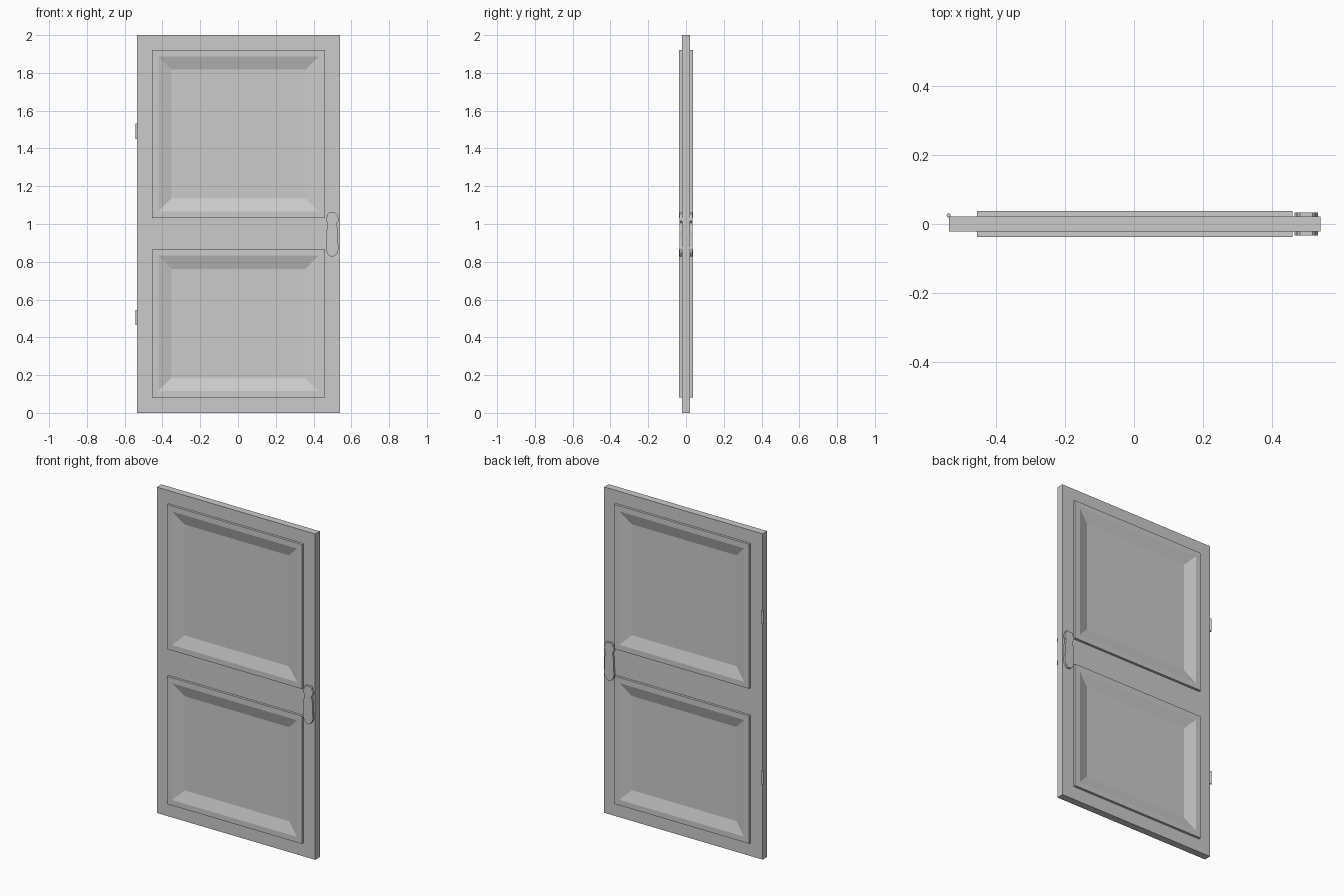
import bpy, bmesh

if "Cube" in bpy.data.objects:
    bpy.data.objects.remove(bpy.data.objects["Cube"])

X0, X1 = -0.536, 0.54            # slab sides
PX0, PX1 = -0.455, 0.46          # panel sides
PANELS = {"upper_panel": (1.033, 1.92), "lower_panel": (0.082, 0.866)}
HALF = 0.022                     # half slab thickness


def finish(name, bm):
    bmesh.ops.recalc_face_normals(bm, faces=bm.faces)
    me = bpy.data.meshes.new(name)
    bm.to_mesh(me)
    bm.free()
    ob = bpy.data.objects.new(name, me)
    bpy.context.collection.objects.link(ob)
    return ob


def mirror_y(ob):
    mod = ob.modifiers.new("both_sides", 'MIRROR')
    mod.use_axis = (False, True, False)
    mod.use_mirror_merge = False


# Door frame: stiles and rails around two openings
xs = [X0, PX0, PX1, X1]
zs = [0, 0.082, 0.866, 1.033, 1.92, 2]
bm = bmesh.new()
grid = [[bm.verts.new((x, 0, z)) for x in xs] for z in zs]
for j in range(5):
    for i in range(3):
        if i == 1 and j in (1, 3):
            continue
        bm.faces.new((grid[j][i], grid[j][i + 1], grid[j + 1][i + 1], grid[j + 1][i]))
frame = finish("door_frame", bm)
solid = frame.modifiers.new("thickness", 'SOLIDIFY')
solid.thickness = HALF * 2
solid.offset = 0


# Panels: raised lip sloping down to a sunken field, on both sides
def panel(name, z0, z1):
    bm = bmesh.new()
    rings = []
    for inset, depth in ((0, HALF), (0, 0.037), (0.034, 0.037), (0.103, 0.015)):
        a, b, c, d = PX0 + inset, PX1 - inset, z0 + inset, z1 - inset
        rings.append([bm.verts.new((x, -depth, z))
                      for x, z in ((a, c), (b, c), (b, d), (a, d))])
    for lo, hi in zip(rings, rings[1:]):
        for i in range(4):
            k = (i + 1) % 4
            bm.faces.new((lo[i], lo[k], hi[k], hi[i]))
    field = bm.faces.new(rings[-1])
    ob = finish(name, bm)
    # outward normals for the open shell
    if ob.data.polygons[-1].normal.y > 0:
        ob.data.flip_normals()
    mirror_y(ob)


for name, (z0, z1) in PANELS.items():
    panel(name, z0, z1)

# Lock plates: symmetric waisted outline, (half width, height)
outline = [(0.018, 1.06), (0.026, 1.052), (0.028, 1.04), (0.034, 1.03), (0.033, 1.015),
           (0.024, 1.005), (0.025, 0.99), (0.030, 0.965), (0.029, 0.93), (0.031, 0.90),
           (0.034, 0.87), (0.028, 0.848), (0.016, 0.832), (0.006, 0.827)]
pts = [(w, z) for w, z in outline] + [(-w, z) for w, z in reversed(outline)]
bm = bmesh.new()
face = bm.faces.new([bm.verts.new((0.499 + w, -0.021, z)) for w, z in pts])
ext = bmesh.ops.extrude_face_region(bm, geom=[face], use_keep_orig=True)
for v in ext["geom"]:
    if isinstance(v, bmesh.types.BMVert):
        v.co.y = -0.034
mirror_y(finish("lock_plate", bm))

# Hinge barrels on the back left edge
for name, z in (("upper_hinge", 1.491), ("lower_hinge", 0.506)):
    bpy.ops.mesh.primitive_cylinder_add(vertices=12, radius=0.006, depth=0.08,
                                        location=(-0.537, 0.025, z))
    bpy.context.object.name = name
    bpy.ops.object.shade_smooth_by_angle()
